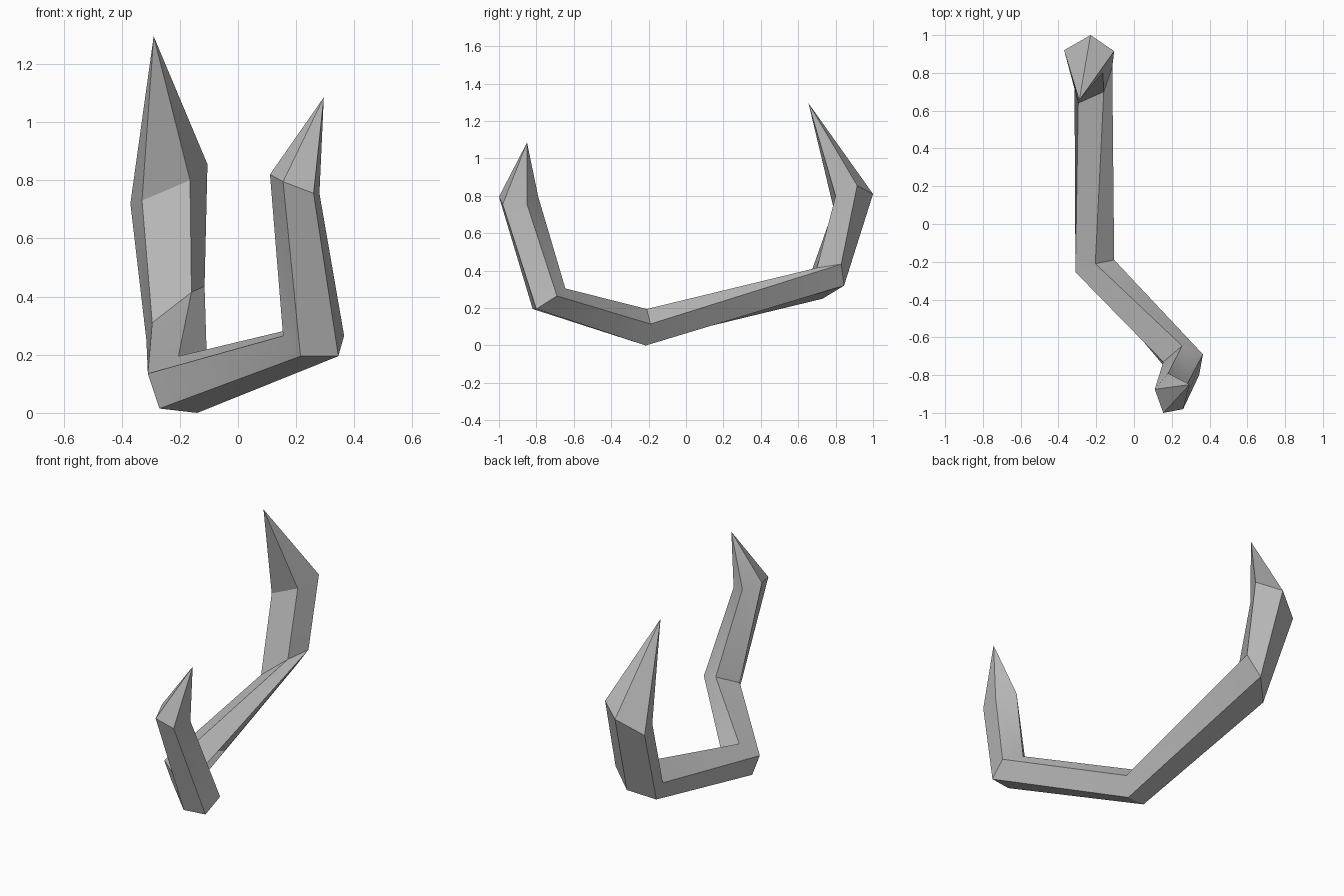
import bpy
import bmesh
from math import radians
from mathutils import Vector

# Remove only the default cube
default_cube = bpy.data.objects.get("Cube")
if default_cube:
    bpy.data.objects.remove(default_cube, do_unlink=True)


def make_material(name, colour):
    material = bpy.data.materials.new(name)
    material.use_nodes = True
    material.diffuse_color = colour
    for node in material.node_tree.nodes:
        if node.type == "BSDF_PRINCIPLED":
            node.inputs["Base Color"].default_value = colour
    return material


def add_ring(mesh, points):
    """Create the corner vertices of one cross-section."""
    return [mesh.verts.new(Vector(point)) for point in points]


def bridge_rings(mesh, first, second):
    """Join two cross-sections with a band of side faces."""
    count = len(first)
    for i in range(count):
        j = (i + 1) % count
        mesh.faces.new((first[i], first[j], second[j], second[i]))


def cap_with_point(mesh, ring, tip):
    """Close an end of the tube with a pointed spike."""
    apex = mesh.verts.new(Vector(tip))
    count = len(ring)
    for i in range(count):
        mesh.faces.new((ring[i], ring[(i + 1) % count], apex))


# Five-sided cross-sections at each bend: inner left, outer left,
# outer right, right and inner top corners, in that order
front_spike_base = [(.11, -.875, .82), (.155, -1, .795), (.26, -.98, .755),
                    (.28, -.85, .755), (.18, -.79, .795)]
front_corner = [(.155, -.73, .265), (.215, -.82, .195), (.345, -.8, .195),
                (.365, -.69, .265), (.255, -.645, .305)]
middle_bend = [(-.31, -.255, .135), (-.27, -.24, .015), (-.14, -.215, 0),
               (-.105, -.19, .115), (-.205, -.21, .195)]
back_corner = [(-.295, .64, .31), (-.315, .73, .25), (-.2, .845, .32),
               (-.115, .83, .435), (-.16, .7, .415)]
back_spike_base = [(-.33, .79, .73), (-.37, .92, .72), (-.23, 1, .81),
                   (-.105, .915, .855), (-.165, .8, .8)]
front_tip = (.295, -.85, 1.085)
back_tip = (-.29, .655, 1.295)

# Bent shaft with a spike on both ends
mesh = bmesh.new()
sections = (front_spike_base, front_corner, middle_bend,
            back_corner, back_spike_base)
rings = [add_ring(mesh, section) for section in sections]
for first, second in zip(rings, rings[1:]):
    bridge_rings(mesh, first, second)
cap_with_point(mesh, rings[0], front_tip)
cap_with_point(mesh, rings[-1], back_tip)
bmesh.ops.recalc_face_normals(mesh, faces=mesh.faces[:])

data = bpy.data.meshes.new("double_spiked_shaft")
mesh.to_mesh(data)
mesh.free()
data.materials.append(make_material("plain grey", (.5, .5, .5, 1)))

shaft = bpy.data.objects.new("double_spiked_shaft", data)
bpy.context.collection.objects.link(shaft)

# Soften the shallow edges and keep the creases sharp
for other in bpy.context.selected_objects:
    other.select_set(False)
shaft.select_set(True)
bpy.context.view_layer.objects.active = shaft
bpy.ops.object.shade_smooth_by_angle(angle=radians(30))
